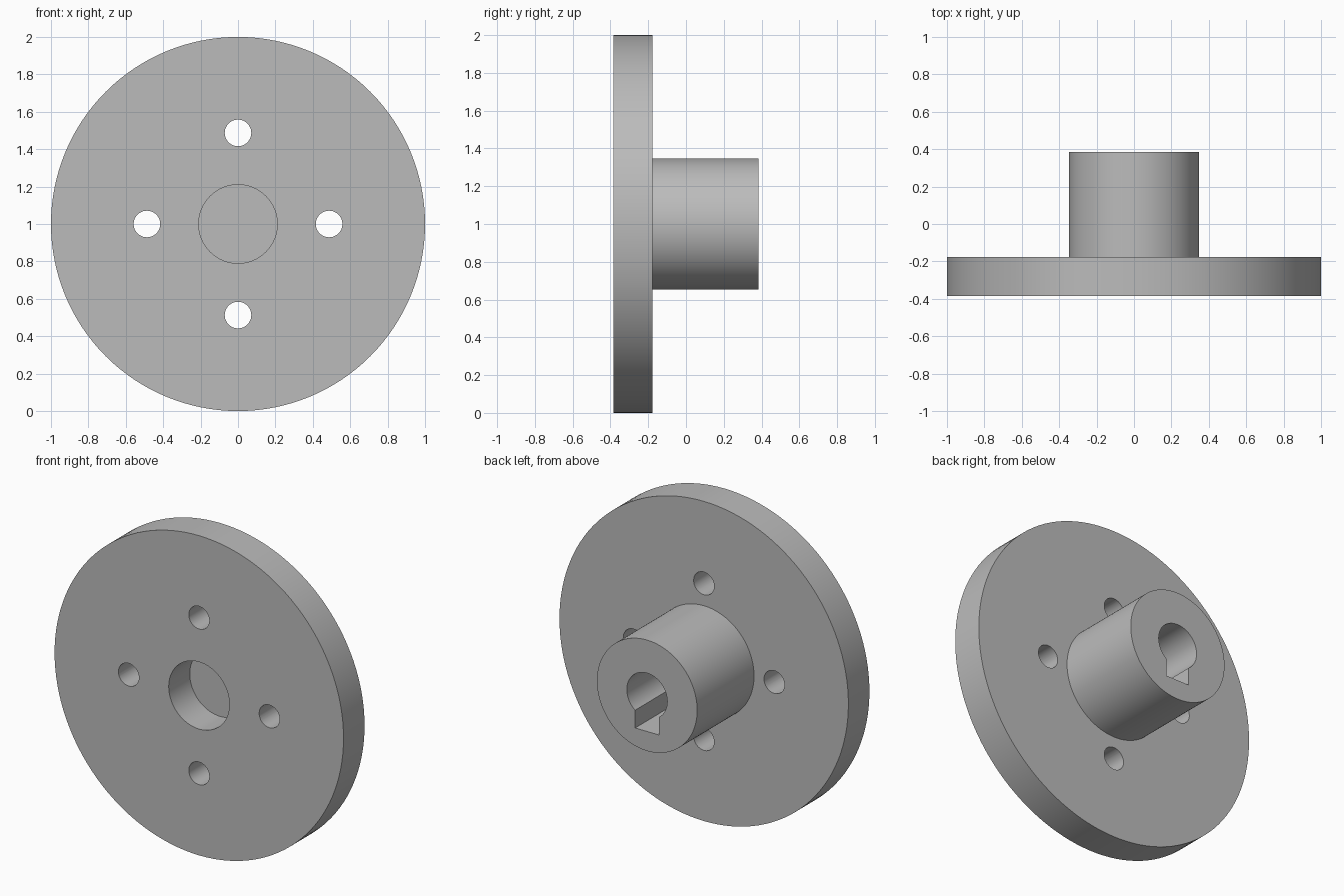
import bpy
import bmesh
from math import pi, sin, cos, radians
from mathutils import Matrix

cube = bpy.data.objects.get("Cube")
if cube:
    bpy.data.objects.remove(cube, do_unlink=True)

FRONT, STEP, BACK = -0.385, -0.177, 0.385   # flange face, hub base, hub end
BORE_FLOOR = -0.06
CENTRE_Z = 1.0
SEGMENTS = 128

steel = bpy.data.materials.new("plain grey metal")
steel.use_nodes = True
grey = (0.5, 0.5, 0.5, 1)
steel.diffuse_color = grey
steel.node_tree.nodes["Principled BSDF"].inputs["Base Color"].default_value = grey


def add_object(name, bm):
    bmesh.ops.recalc_face_normals(bm, faces=bm.faces)
    mesh = bpy.data.meshes.new(name)
    bm.to_mesh(mesh)
    bm.free()
    obj = bpy.data.objects.new(name, mesh)
    mesh.materials.append(steel)
    bpy.context.collection.objects.link(obj)
    return obj


def lathe(name, profile):
    """Turn (radius, y) points around the y axis."""
    bm = bmesh.new()
    verts = [bm.verts.new((r, y, 0)) for r, y in profile]
    edges = [bm.edges.new(pair) for pair in zip(verts, verts[1:])]
    bmesh.ops.spin(bm, geom=verts + edges, cent=(0, 0, 0), axis=(0, 1, 0),
                   angle=2 * pi, steps=SEGMENTS)
    bmesh.ops.remove_doubles(bm, verts=bm.verts, dist=1e-5)
    bmesh.ops.translate(bm, verts=bm.verts, vec=(0, 0, CENTRE_Z))
    return add_object(name, bm)


# Flange and hub in one turned body, with front recess and blind rear bore
body = lathe("flanged_hub", [
    (0, BORE_FLOOR), (0.14, BORE_FLOOR), (0.14, BACK), (0.347, BACK),
    (0.347, STEP), (1, STEP), (1, FRONT), (0.21, FRONT),
    (0.21, STEP), (0, STEP)])

# Cutters for the four bolt holes
cutters = []
for i in range(4):
    a = i * pi / 2
    bm = bmesh.new()
    place = (Matrix.Translation((0.487 * cos(a), (FRONT + STEP) / 2,
                                 CENTRE_Z + 0.487 * sin(a)))
             @ Matrix.Rotation(pi / 2, 4, "X"))
    bmesh.ops.create_cone(bm, cap_ends=True, segments=48, radius1=0.071,
                          radius2=0.071, depth=0.4, matrix=place)
    cutters.append(add_object("bolt_hole_cutter", bm))

# Cutter for the keyway below the bore
bm = bmesh.new()
bmesh.ops.create_cube(bm, size=1)
bmesh.ops.scale(bm, verts=bm.verts, vec=(0.164, BACK - BORE_FLOOR + 0.1, 0.225))
bmesh.ops.translate(bm, verts=bm.verts,
                    vec=(0, (BACK + BORE_FLOOR + 0.1) / 2 + 0.001, CENTRE_Z - 0.1125))
cutters.append(add_object("keyway_cutter", bm))

# Cut, then remove the cutters
bpy.context.view_layer.objects.active = body
for cutter in cutters:
    cutter.hide_render = True
    mod = body.modifiers.new("cut", "BOOLEAN")
    mod.operation = "DIFFERENCE"
    mod.solver = "EXACT"
    mod.object = cutter
    bpy.ops.object.modifier_apply(modifier=mod.name)
    bpy.data.objects.remove(cutter, do_unlink=True)

bpy.ops.object.select_all(action="DESELECT")
body.select_set(True)
bpy.ops.object.shade_smooth_by_angle(angle=radians(30))
